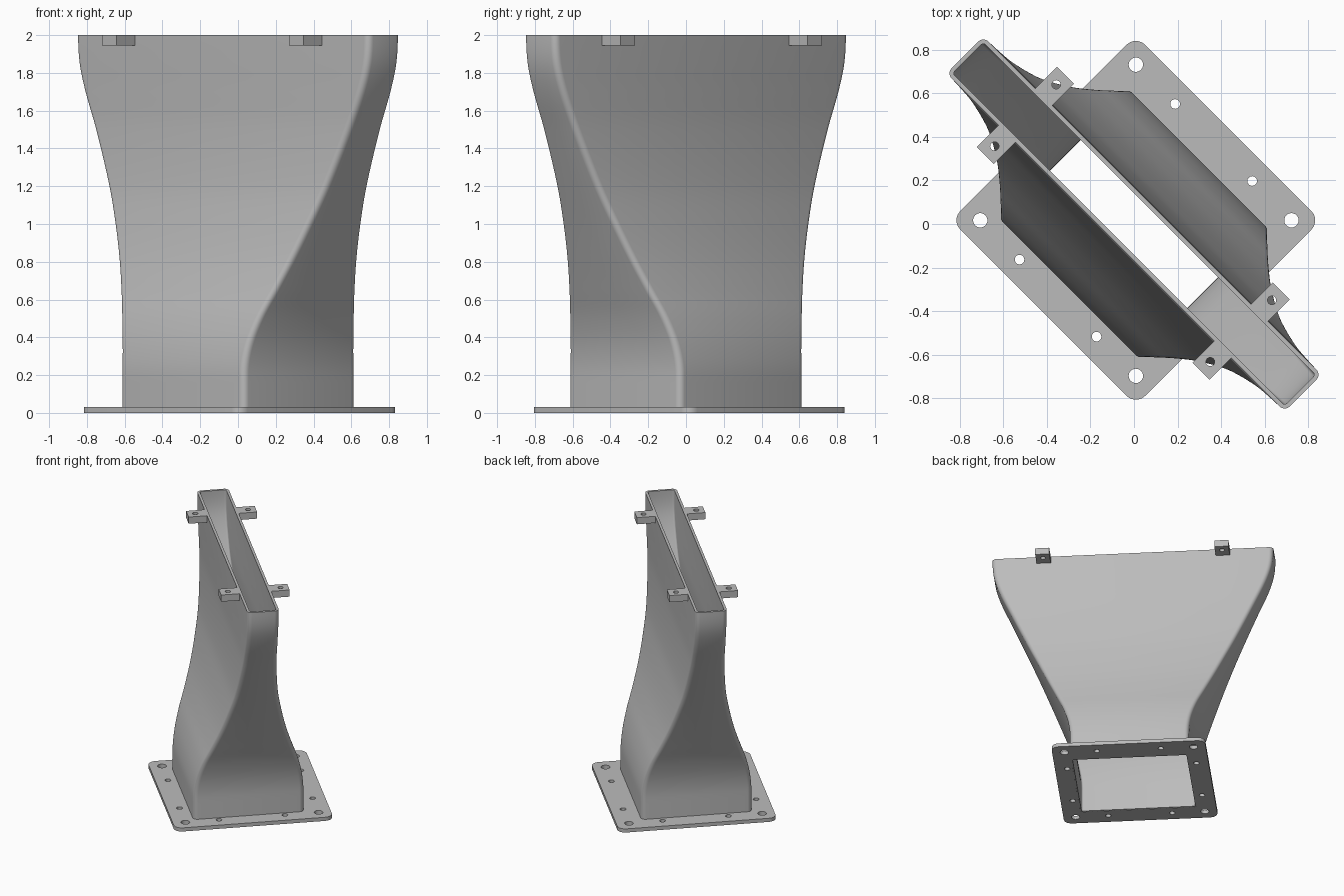
import bpy, bmesh, math
from math import pi, cos, sin

cube = bpy.data.objects.get("Cube")
if cube:
    bpy.data.objects.remove(cube, do_unlink=True)

metal = bpy.data.materials.new("plain_grey")
metal.use_nodes = True
GREY = (0.5, 0.5, 0.5, 1)
metal.diffuse_color = GREY
metal.node_tree.nodes["Principled BSDF"].inputs["Base Color"].default_value = GREY

TURN = -pi / 4      # the whole duct stands diagonally
WALL = 0.02


def rounded_rect(hu, hv, r, cu=0, cv=0, seg=5):
    pts = []
    for k, (su, sv) in enumerate([(1, 1), (-1, 1), (-1, -1), (1, -1)]):
        for i in range(seg + 1):
            a = (k + i / seg) * pi / 2
            pts.append((cu + su * (hu - r) + r * cos(a), cv + sv * (hv - r) + r * sin(a)))
    return pts


def circle(u, v, r, n=24):
    return [(u + r * cos(2 * pi * i / n), v + r * sin(2 * pi * i / n)) for i in range(n)]


def finish(ob):
    ob.rotation_euler.z = TURN
    bpy.ops.object.select_all(action='DESELECT')
    ob.select_set(True)
    bpy.context.view_layer.objects.active = ob
    if ob.type == 'CURVE':
        bpy.ops.object.convert(target='MESH')
        ob = bpy.context.view_layer.objects.active
    bpy.ops.object.shade_smooth_by_angle(angle=math.radians(30))


def plate(name, outlines, z0, z1):
    """Flat plate: first outline is the rim, the rest are holes."""
    cu = bpy.data.curves.new(name, 'CURVE')
    cu.dimensions = '2D'
    cu.fill_mode = 'BOTH'
    cu.extrude = (z1 - z0) / 2
    for pts in outlines:
        sp = cu.splines.new('POLY')
        sp.points.add(len(pts) - 1)
        for p, (u, v) in zip(sp.points, pts):
            p.co = (u, v, 0, 1)
        sp.use_cyclic_u = True
    cu.materials.append(metal)
    ob = bpy.data.objects.new(name, cu)
    bpy.context.collection.objects.link(ob)
    ob.location.z = (z0 + z1) / 2
    finish(ob)


# Duct profile: height, half length, half width
PROFILE = [(0.002, .465, .42), (.2, .465, .42), (.35, .48, .404), (.5, .522, .365),
           (.65, .583, .31), (.82, .655, .253), (1.0, .732, .205), (1.2, .82, .163),
           (1.5, .952, .13), (1.7, 1.04, .122), (1.85, 1.086, .12), (2.0, 1.098, .12)]


def slope(i, c):
    if i <= 1 or i == len(PROFILE) - 1:
        return 0
    a, b = PROFILE[i - 1], PROFILE[i + 1]
    return (b[c] - a[c]) / (b[0] - a[0])


def smooth_profile(steps=5):
    rows = []
    for i in range(len(PROFILE) - 1):
        p, q = PROFILE[i], PROFILE[i + 1]
        h = q[0] - p[0]
        for s in range(steps):
            t = s / steps
            row = [p[0] + h * t]
            for c in (1, 2):
                row.append((2*t**3 - 3*t**2 + 1) * p[c] + (t**3 - 2*t**2 + t) * h * slope(i, c)
                           + (3*t**2 - 2*t**3) * q[c] + (t**3 - t**2) * h * slope(i + 1, c))
            rows.append(row)
    return rows + [list(PROFILE[-1])]


# Hollow duct: up the outside, over the rim, down the inside, closed at the foot
bm = bmesh.new()
rows = smooth_profile()
rings = [(z, rounded_rect(a, b, 0.035)) for z, a, b in rows]
rings += [(z, rounded_rect(a - WALL, b - WALL, 0.015)) for z, a, b in reversed(rows)]
loops = [[bm.verts.new((u, v, z)) for u, v in pts] for z, pts in rings]
for k, low in enumerate(loops):
    high = loops[(k + 1) % len(loops)]
    n = len(low)
    for i in range(n):
        j = (i + 1) % n
        bm.faces.new((low[i], low[j], high[j], high[i]))
bmesh.ops.recalc_face_normals(bm, faces=bm.faces)
mesh = bpy.data.meshes.new("duct_body")
bm.to_mesh(mesh)
bm.free()
mesh.materials.append(metal)
duct = bpy.data.objects.new("duct_body", mesh)
bpy.context.collection.objects.link(duct)
finish(duct)

# Base flange with corner holes and smaller edge holes
FU, FV, REACH = -0.006, 0.018, 0.505
outlines = [rounded_rect(.6, .6, .06, FU, FV), rounded_rect(.455, .41, .03)]
for s in (-1, 1):
    for t in (-1, 1):
        outlines.append(circle(FU + s * REACH, FV + t * REACH, 0.033))
        outlines.append(circle(FU + s * REACH, FV + t * 0.25, 0.022))
        outlines.append(circle(FU + s * 0.25, FV + t * REACH, 0.022))
plate("base_flange", outlines, 0, 0.03)

# Four drilled mounting tabs beside the upper rim
for end, u in (("left", 0.695), ("right", -0.705)):
    for side, s in (("back", 1), ("front", -1)):
        tab = [(u - .055, s * .118), (u + .055, s * .118), (u + .055, s * .26), (u - .055, s * .26)]
        plate(f"mounting_tab_{side}_{end}", [tab, circle(u, s * 0.2, 0.02)], 1.945, 2.0)
